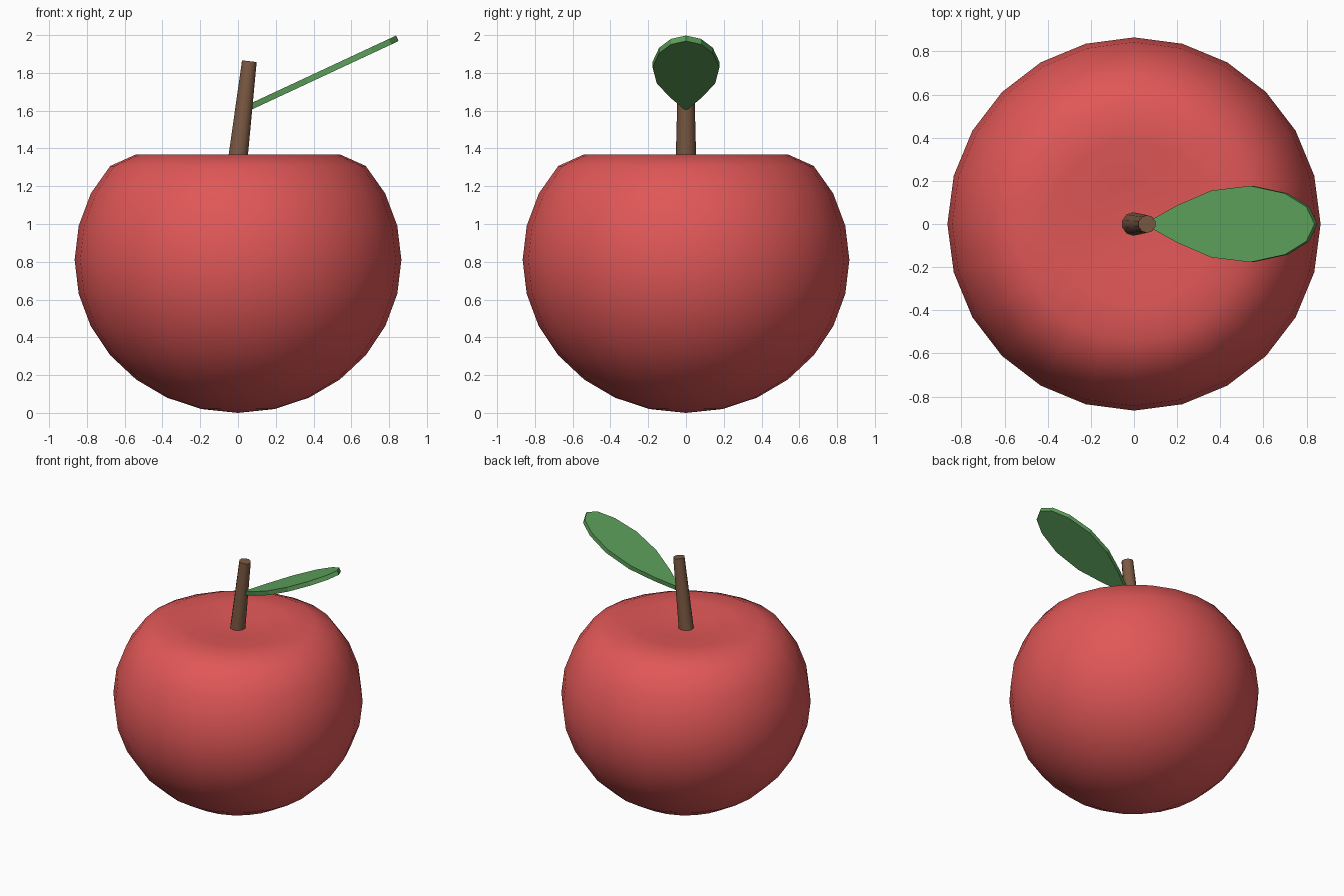
import bpy, bmesh, math
from mathutils import Vector

if "Cube" in bpy.data.objects:
    bpy.data.objects.remove(bpy.data.objects["Cube"])


def material(name, rgb):
    m = bpy.data.materials.new(name)
    m.diffuse_color = (*rgb, 1)
    m.use_nodes = True
    m.node_tree.nodes["Principled BSDF"].inputs["Base Color"].default_value = m.diffuse_color
    return m


def finish(bm, name, mat, smooth=None):
    bmesh.ops.recalc_face_normals(bm, faces=bm.faces)
    me = bpy.data.meshes.new(name)
    bm.to_mesh(me)
    bm.free()
    ob = bpy.data.objects.new(name, me)
    bpy.context.collection.objects.link(ob)
    me.materials.append(mat)
    if smooth:
        bpy.ops.object.select_all(action='DESELECT')
        ob.select_set(True)
        bpy.context.view_layer.objects.active = ob
        bpy.ops.object.shade_smooth_by_angle(angle=math.radians(smooth))
    return ob


red = material("apple_red", (0.75, 0.095, 0.095))
brown = material("stem_brown", (0.2, 0.1, 0.055))
green = material("leaf_green", (0.11, 0.36, 0.105))

# Fruit: sphere with its crown pressed down into a shallow dimple
bm = bmesh.new()
bmesh.ops.create_uvsphere(bm, u_segments=24, v_segments=14, radius=1)
for v in bm.verts:
    h = v.co.z
    if h > 0.55:
        h -= 1.72 * (h - 0.55) ** 2
    v.co = (v.co.x * 0.865, v.co.y * 0.865, 0.81 + 0.81 * h)
fruit = finish(bm, "fruit", red)
for p in fruit.data.polygons:
    p.use_smooth = True

# Stem: tapered, leaning cylinder
base, tip = Vector((-0.006, 0, 1.3)), Vector((0.06, 0, 1.862))
axis = tip - base
bm = bmesh.new()
bmesh.ops.create_cone(bm, cap_ends=True, segments=10, radius1=0.055,
                      radius2=0.041, depth=axis.length)
stem = finish(bm, "stem", brown, 40)
stem.location = (base + tip) / 2
stem.rotation_euler = (0, math.atan2(axis.x, axis.z), 0)

# Leaf: mirrored outline (length, half width), thickened and tilted upward
half = [(0.166, 0.085), (0.344, 0.155), (0.543, 0.177), (0.72, 0.142), (0.83, 0.08)]
outline = [(0, 0)] + half + [(0.872, 0)] + [(u, -w) for u, w in reversed(half)]
bm = bmesh.new()
face = bm.faces.new([bm.verts.new((u, w, 0)) for u, w in outline])
ext = bmesh.ops.extrude_face_region(bm, geom=[face])
for v in ext["geom"]:
    if isinstance(v, bmesh.types.BMVert):
        v.co.z += 0.032
leaf = finish(bm, "leaf", green)
leaf.location = (0.06, 0, 1.6)
leaf.rotation_euler = (0, -math.radians(25), 0)
